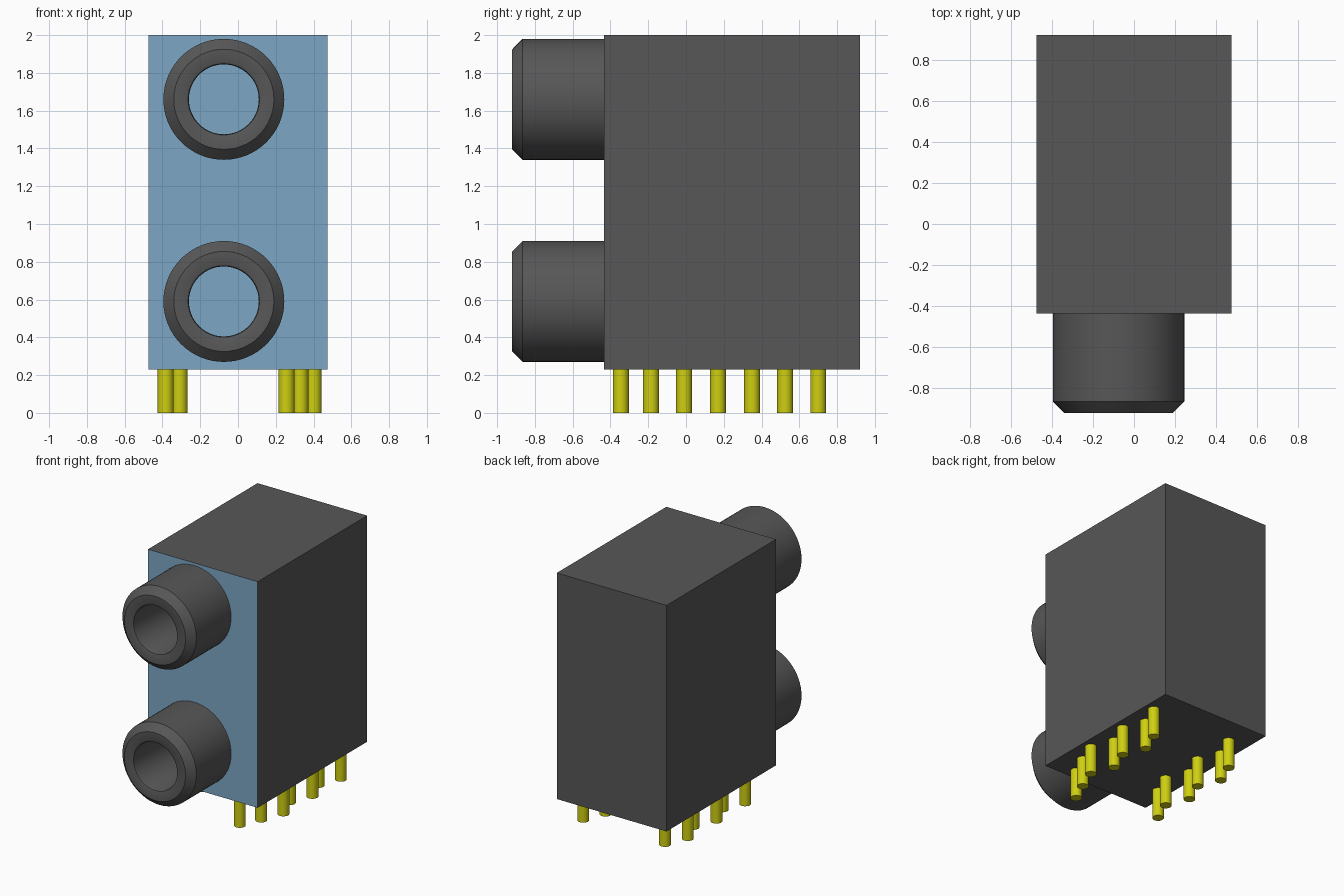
import bpy, bmesh, math
from mathutils import Matrix, Vector

cube = bpy.data.objects.get("Cube")
if cube:
    bpy.data.objects.remove(cube, do_unlink=True)


def make_material(name, rgb):
    mat = bpy.data.materials.new(name)
    mat.use_nodes = True
    mat.diffuse_color = (*rgb, 1)
    mat.node_tree.nodes["Principled BSDF"].inputs["Base Color"].default_value = (*rgb, 1)
    return mat


GREY = make_material("dark grey plastic", (0.095, 0.095, 0.095))
BLUE = make_material("blue front", (0.2, 0.38, 0.56))
YELLOW = make_material("yellow metal", (0.62, 0.62, 0.006))

FRONT, BACK = -0.435, 0.92
BOTTOM, TOP = 0.23, 2.0
HALF_WIDTH = 0.475
JACK_X, JACK_HEIGHTS = -0.075, (0.59, 1.66)
BORE = 0.185


def make_object(name, bm, *mats):
    bmesh.ops.recalc_face_normals(bm, faces=bm.faces)
    mesh = bpy.data.meshes.new(name)
    bm.to_mesh(mesh)
    bm.free()
    obj = bpy.data.objects.new(name, mesh)
    bpy.context.collection.objects.link(obj)
    for mat in mats:
        mesh.materials.append(mat)
    return obj


def activate(obj):
    bpy.ops.object.select_all(action='DESELECT')
    obj.select_set(True)
    bpy.context.view_layer.objects.active = obj


def smooth(obj):
    activate(obj)
    bpy.ops.object.shade_smooth_by_angle(angle=math.radians(30))


def cylinder(name, start, end, radius, mat, sides):
    start, end = Vector(start), Vector(end)
    axis = end - start
    bm = bmesh.new()
    bmesh.ops.create_cone(bm, cap_ends=True, segments=sides, radius1=radius,
                          radius2=radius, depth=axis.length)
    turn = axis.to_track_quat('Z', 'Y').to_matrix().to_4x4()
    bm.transform(Matrix.Translation((start + end) / 2) @ turn)
    return make_object(name, bm, mat)


# Housing block
bm = bmesh.new()
bmesh.ops.create_cube(bm, size=1)
bm.transform(Matrix.Translation((0, (FRONT + BACK) / 2, (BOTTOM + TOP) / 2))
             @ Matrix.Diagonal((2 * HALF_WIDTH, BACK - FRONT, TOP - BOTTOM, 1)))
housing = make_object("housing", bm, GREY, BLUE)

# Socket bores and the small round hole between them
holes = [(z, BORE, 0.3) for z in JACK_HEIGHTS] + [(1.125, 0.07, -0.1)]
for z, radius, floor in holes:
    cutter = cylinder("hole_cutter", (JACK_X, FRONT - 0.1, z), (JACK_X, floor, z),
                      radius, GREY, 64)
    cutter.hide_render = True
    mod = housing.modifiers.new("hole", 'BOOLEAN')
    mod.operation, mod.solver, mod.object = 'DIFFERENCE', 'EXACT', cutter
    activate(housing)
    bpy.ops.object.modifier_apply(modifier=mod.name)
    bpy.data.objects.remove(cutter, do_unlink=True)

# Only the front panel is blue
for face in housing.data.polygons:
    on_front = face.normal.y < -0.9 and abs(face.center.y - FRONT) < 0.001
    face.material_index = 1 if on_front else 0
smooth(housing)

# Chamfered socket barrels: (radius, y) profile from the panel out and back in
profile = [(0.32, FRONT), (0.32, -0.865), (0.265, -0.92), (0.2, -0.92),
           (0.189, -0.915), (BORE, -0.905), (BORE, FRONT)]
for label, z in zip(("lower", "upper"), JACK_HEIGHTS):
    bm = bmesh.new()
    verts = [bm.verts.new((JACK_X + r, y, z)) for r, y in profile]
    edges = [bm.edges.new(pair) for pair in zip(verts, verts[1:])]
    bmesh.ops.spin(bm, geom=verts + edges, cent=(JACK_X, 0, z), axis=(0, 1, 0),
                   angle=math.tau, steps=64, use_merge=True)
    bmesh.ops.remove_doubles(bm, verts=bm.verts, dist=0.0001)
    smooth(make_object(label + "_socket_barrel", bm, GREY))

# Staggered contact pins under both long sides
PIN_ROWS = [-0.345, -0.185, -0.01, 0.17, 0.35, 0.525, 0.70]
for i, y in enumerate(PIN_ROWS):
    odd = i % 2
    spots = [("left", 0.257 if i == 0 else 0.33 if odd else 0.4)]
    if i > 0:
        spots.append(("right", -0.383 if odd else -0.309))
    for side, x in spots:
        smooth(cylinder(f"{side}_pin_{i + 1}", (x, y, 0), (x, y, BOTTOM),
                        0.042, YELLOW, 32))
